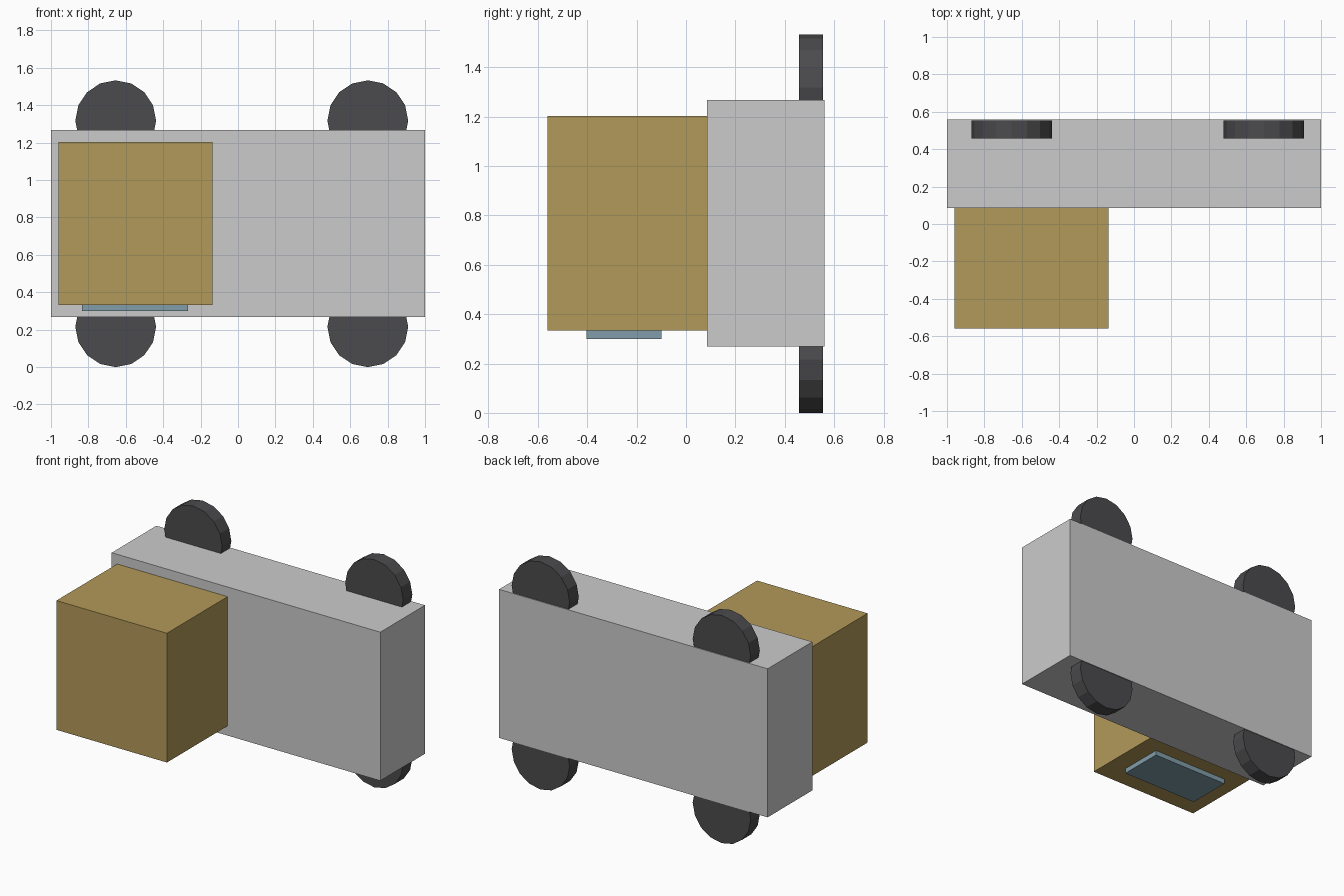
import bpy
from math import pi
from mathutils import Matrix

if "Cube" in bpy.data.objects:
    bpy.data.objects.remove(bpy.data.objects["Cube"])


def material(name, rgb):
    m = bpy.data.materials.new(name)
    m.diffuse_color = (*rgb, 1)
    m.use_nodes = True
    m.node_tree.nodes["Principled BSDF"].inputs["Base Color"].default_value = m.diffuse_color
    return m


def box(name, lo, hi, mat=None):
    bpy.ops.mesh.primitive_cube_add(size=1)
    ob = bpy.context.object
    ob.name = name
    size = [b - a for a, b in zip(lo, hi)]
    centre = [(a + b) / 2 for a, b in zip(lo, hi)]
    ob.data.transform(Matrix.Diagonal((*size, 1)))
    ob.location = centre
    if mat:
        ob.data.materials.append(mat)
    return ob


def wheel(name, x, z, mat):
    # 16-sided disc with its axle along y
    bpy.ops.mesh.primitive_cylinder_add(vertices=16, radius=0.216, depth=0.097)
    ob = bpy.context.object
    ob.name = name
    ob.data.transform(Matrix.Rotation(pi / 2, 4, 'X'))
    ob.location = (x, 0.506, z)
    ob.data.materials.append(mat)


gold = material("gold_paint", (0.45, 0.32, 0.10))
glass = material("blue_glass", (0.22, 0.34, 0.40))
rubber = material("dark_rubber", (0.07, 0.07, 0.075))

# Main body, cab and windscreen panel
box("body", (-1, 0.085, 0.268), (1, 0.56, 1.268))
box("cab", (-0.96, -0.56, 0.333), (-0.137, 0.085, 1.203), gold)
box("windscreen", (-0.833, -0.403, 0.30), (-0.266, -0.10, 0.333), glass)

# Wheels at both ends, on both sides of the body
for end, x in (("front", -0.654), ("rear", 0.694)):
    for side, z in (("lower", 0.216), ("upper", 1.317)):
        wheel(f"{end}_{side}_wheel", x, z, rubber)
